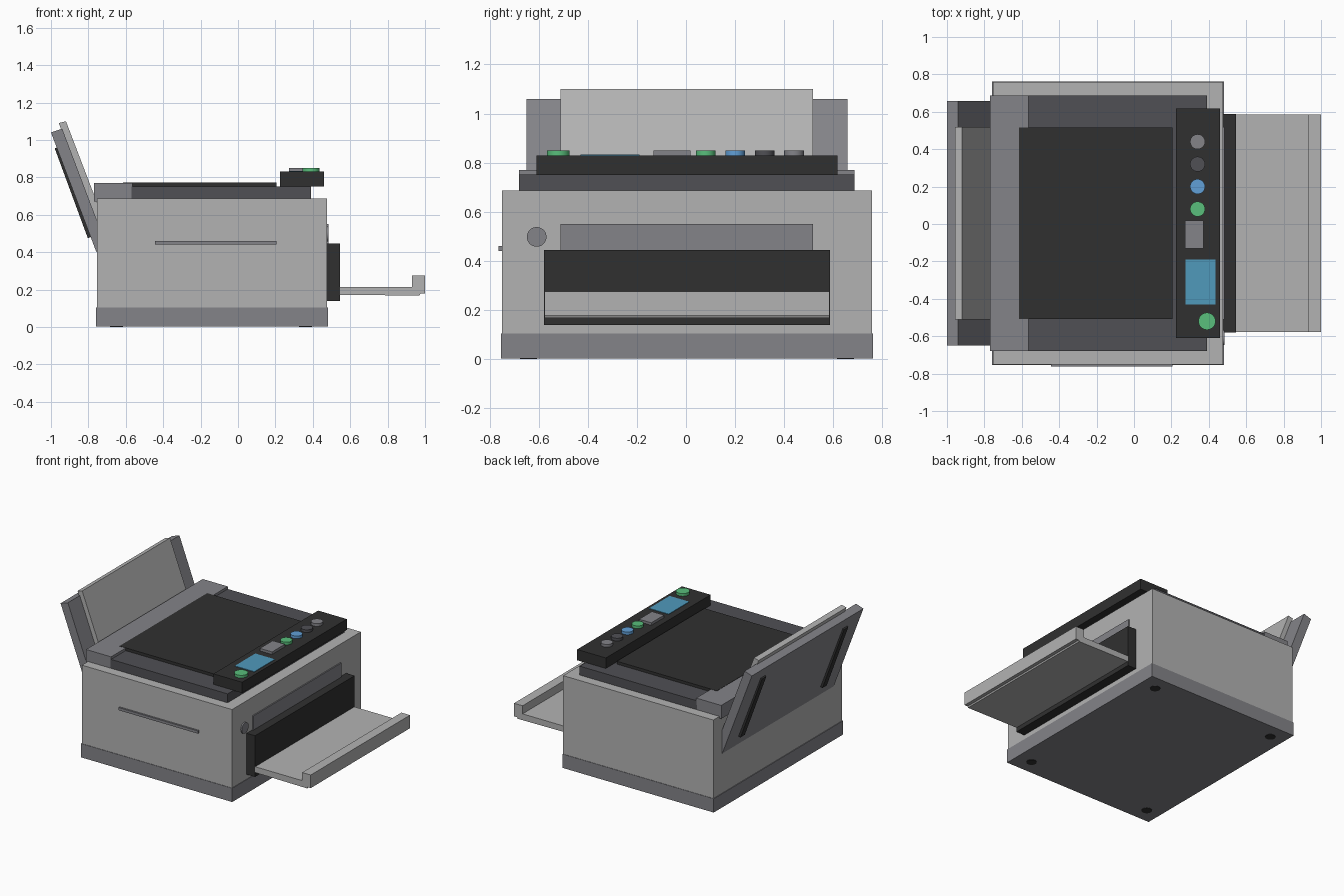
import bpy, bmesh, math
from mathutils import Matrix

if "Cube" in bpy.data.objects:
    bpy.data.objects.remove(bpy.data.objects["Cube"])

YC = 0.004  # shared centre line of the machine in y


def material(name, rgb):
    m = bpy.data.materials.new(name)
    m.diffuse_color = (*rgb, 1)
    m.use_nodes = True
    m.node_tree.nodes["Principled BSDF"].inputs["Base Color"].default_value = m.diffuse_color
    return m


LIGHT = material("light_grey", (0.45, 0.45, 0.45))
MID = material("mid_grey", (0.23, 0.23, 0.25))
DARK = material("dark_grey", (0.08, 0.08, 0.09))
BLACK = material("black", (0.03, 0.03, 0.03))
GREEN = material("green", (0.10, 0.52, 0.20))
BLUE = material("blue", (0.12, 0.35, 0.68))
SCREEN = material("screen_blue", (0.08, 0.32, 0.50))


def finish(name, bm, mat):
    bmesh.ops.recalc_face_normals(bm, faces=bm.faces)
    me = bpy.data.meshes.new(name)
    bm.to_mesh(me)
    bm.free()
    me.materials.append(mat)
    ob = bpy.data.objects.new(name, me)
    bpy.context.collection.objects.link(ob)
    return ob


def extrude(name, profile, y0, y1, mat):
    """Extrude an x-z profile along y."""
    bm = bmesh.new()
    face = bm.faces.new([bm.verts.new((x, y0, z)) for x, z in profile])
    res = bmesh.ops.extrude_face_region(bm, geom=[face])
    moved = [g for g in res["geom"] if isinstance(g, bmesh.types.BMVert)]
    bmesh.ops.translate(bm, verts=moved, vec=(0, y1 - y0, 0))
    return finish(name, bm, mat)


def box(name, x, y, z, mat):
    return extrude(name, [(x[0], z[0]), (x[1], z[0]), (x[1], z[1]), (x[0], z[1])],
                   y[0], y[1], mat)


def disc(name, loc, r, depth, mat, axis="Z"):
    bm = bmesh.new()
    bmesh.ops.create_cone(bm, cap_ends=True, segments=32, radius1=r, radius2=r, depth=depth)
    rot = Matrix.Rotation(math.pi / 2, 4, "Y") if axis == "X" else Matrix()
    bm.transform(Matrix.Translation(loc) @ rot)
    for f in bm.faces:
        f.smooth = len(f.verts) == 4
    for e in bm.edges:
        e.smooth = all(len(f.verts) == 4 for f in e.link_faces)
    return finish(name, bm, mat)


def span(half):
    return (YC - half, YC + half)


# Housing
box("body", (-0.755, 0.476), span(0.754), (0.10, 0.686), LIGHT)
box("base", (-0.76, 0.48), span(0.757), (0.003, 0.105), MID)
for i, (x, s) in enumerate([(-0.65, -1), (-0.65, 1), (0.36, -1), (0.36, 1)]):
    disc(f"foot_{i + 1}", (x, YC + s * 0.645, 0.01), 0.035, 0.02, BLACK)
box("side_groove", (-0.445, 0.205), (-0.763, -0.745), (0.44, 0.46), MID)

# Scanner deck and lid
box("scanner_deck", (-0.57, 0.39), span(0.683), (0.68, 0.752), DARK)
box("rear_hinge_cover", (-0.77, -0.565), span(0.683), (0.672, 0.771), MID)
box("scanner_lid", (-0.615, 0.205), span(0.513), (0.745, 0.773), BLACK)

# Control panel
box("control_panel", (0.225, 0.46), span(0.613), (0.75, 0.83), BLACK)
for nm, y, mat in [("grey", 0.44, MID), ("dark", 0.32, DARK),
                   ("blue", 0.20, BLUE), ("green", 0.08, GREEN)]:
    disc(f"{nm}_button", (0.34, y, 0.835), 0.04, 0.03, mat)
disc("start_button", (0.39, -0.52, 0.835), 0.046, 0.03, GREEN)
box("square_button", (0.272, 0.372), (-0.132, 0.018), (0.82, 0.849), MID)
box("display", (0.275, 0.435), (-0.43, -0.19), (0.82, 0.834), SCREEN)

# Paper outlet
box("outlet_recess_panel", (0.47, 0.485), span(0.514), (0.44, 0.55), MID)
box("outlet_block", (0.47, 0.545), span(0.583), (0.14, 0.445), BLACK)
disc("power_button", (0.479, -0.608, 0.498), 0.04, 0.012, MID, "X")
extrude("output_tray",
        [(0.50, 0.172), (0.97, 0.168), (0.975, 0.178), (1.0, 0.178), (1.0, 0.275),
         (0.93, 0.275), (0.93, 0.215), (0.50, 0.215)], *span(0.581), LIGHT)

# Tilted rear paper feeder
extrude("rear_paper_support",
        [(-1.0, 1.04), (-0.757, 0.40), (-0.745, 0.40), (-0.745, 0.545), (-0.94, 1.06)],
        *span(0.653), MID)
extrude("rear_paper_guide",
        [(-0.97, 1.08), (-0.958, 1.09), (-0.92, 1.10), (-0.75, 0.655), (-0.75, 0.52)][1:],
        *span(0.514), LIGHT)
for s, nm in ((-1, "left"), (1, "right")):
    y = YC + s * 0.48
    extrude(f"support_rib_{nm}",
            [(-0.98, 0.955), (-0.803, 0.475), (-0.77, 0.485), (-0.95, 0.965)],
            y - 0.025, y + 0.025, BLACK)
